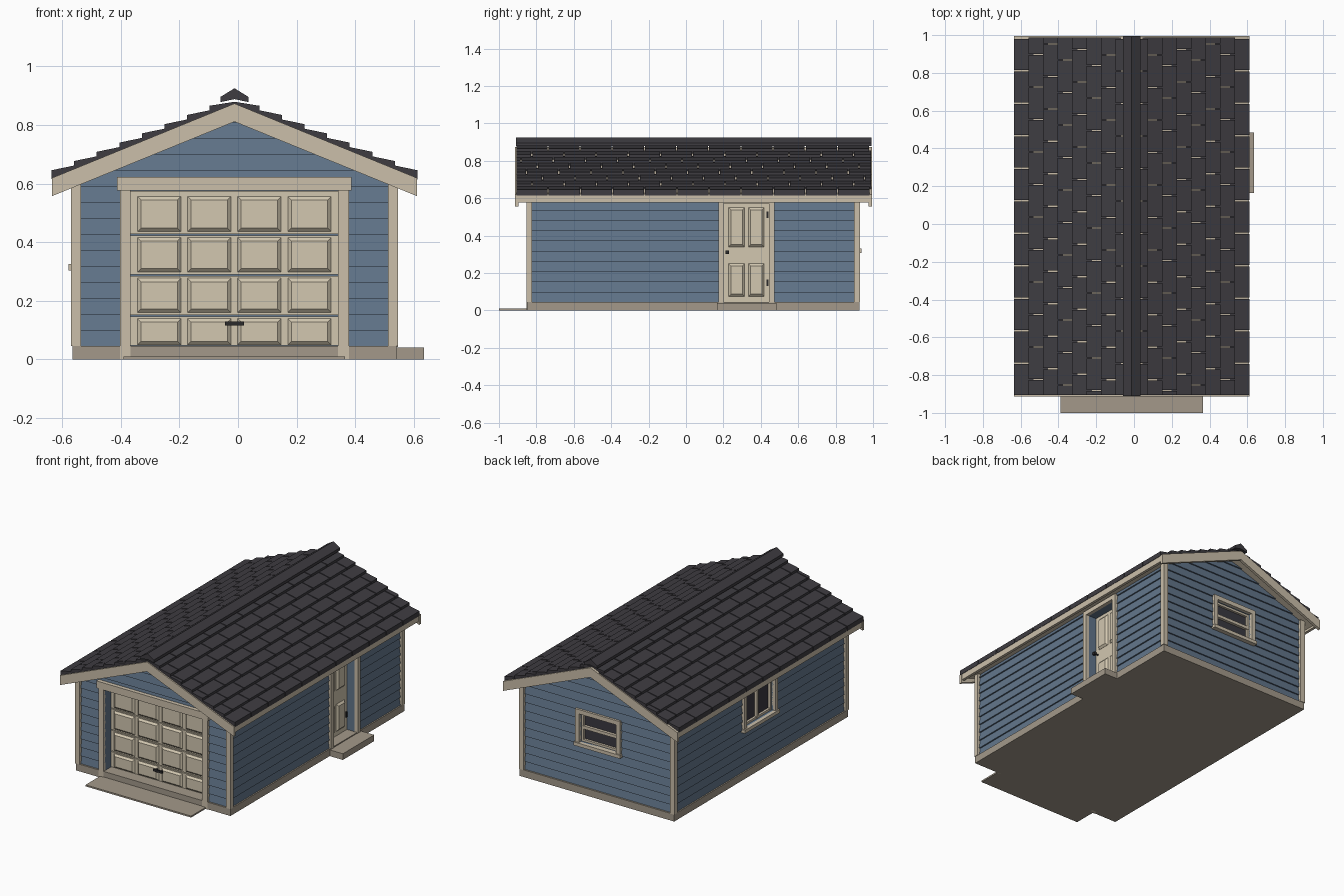
import bpy, bmesh
from mathutils import Vector

if "Cube" in bpy.data.objects:
    bpy.data.objects.remove(bpy.data.objects["Cube"])

CX, CY = -0.012, 0.0385          # centre of the building
WX, WY, LAP = 0.535, 0.868, 0.01  # wall half sizes and siding lap
SLOPE, PEAK = 0.408, 0.873       # roof pitch and deck ridge height


def material(name, r, g, b):
    m = bpy.data.materials.new(name)
    lin = [((c / 255 + 0.055) / 1.055) ** 2.4 for c in (r, g, b)]
    m.diffuse_color = (*lin, 1)
    m.use_nodes = True
    m.node_tree.nodes["Principled BSDF"].inputs["Base Color"].default_value = m.diffuse_color
    return m


BLUE = material("blue siding", 98, 118, 139)
TAN = material("tan trim", 203, 191, 170)
CREAM = material("cream door", 210, 199, 176)
STONE = material("concrete", 163, 153, 138)
ROOF = material("charcoal shingle", 62, 60, 65)
GLASS = material("dark glass", 58, 57, 64)
METAL = material("black hardware", 42, 41, 43)


def finish(name, bm, mat):
    bmesh.ops.recalc_face_normals(bm, faces=bm.faces)
    me = bpy.data.meshes.new(name)
    bm.to_mesh(me)
    bm.free()
    me.materials.append(mat)
    ob = bpy.data.objects.new(name, me)
    bpy.context.collection.objects.link(ob)
    return ob


def loft(bm, rings):
    """Closed solid through matching rings of points."""
    vs = [[bm.verts.new(p) for p in r] for r in rings]
    n = len(vs[0])
    for a, b in zip(vs, vs[1:]):
        for i in range(n):
            j = (i + 1) % n
            bm.faces.new((a[i], a[j], b[j], b[i]))
    bm.faces.new(vs[0])
    bm.faces.new(vs[-1][::-1])


def prism(bm, profile, y0, y1):
    loft(bm, [[(x, y, z) for x, z in profile] for y in (y0, y1)])


def add_box(bm, x0, x1, y0, y1, z0, z1):
    prism(bm, [(x0, z0), (x1, z0), (x1, z1), (x0, z1)], y0, y1)


def boxes(name, mat, *dims):
    bm = bmesh.new()
    for d in dims:
        add_box(bm, *d)
    return finish(name, bm, mat)


# Wall frames: u along the wall, n outward from the siding, z up
FRONT = lambda u, n, z: (u, CY - WY - LAP - n, z)
BACK = lambda u, n, z: (u, CY + WY + LAP + n, z)
LEFT = lambda u, n, z: (CX - WX - LAP - n, u, z)
RIGHT = lambda u, n, z: (CX + WX + LAP + n, u, z)


def wall_box(side, u0, u1, n0, n1, z0, z1):
    a, b = side(u0, n0, z0), side(u1, n1, z1)
    return [v for p, q in zip(a, b) for v in (min(p, q), max(p, q))]


def on_wall(name, mat, side, *dims):
    return boxes(name, mat, *[wall_box(side, *d) for d in dims])


def raised_panels(name, mat, side, n, cells, inset=0.012, depth=0.012):
    bm = bmesh.new()
    for u0, u1, z0, z1 in cells:
        rings = []
        for k, d in ((0, -0.004), (0, 0.001), (inset, depth)):
            rings.append([side(u, n + d, z) for u, z in
                          ((u0 + k, z0 + k), (u1 - k, z0 + k), (u1 - k, z1 - k), (u0 + k, z1 - k))])
        loft(bm, rings)
    return finish(name, bm, mat)


# Concrete base
boxes("slab", STONE, (CX - 0.553, CX + 0.553, CY - 0.8885, CY + 0.8885, 0, 0.046))
boxes("side_step", STONE, (0.53, 0.635, 0.165, 0.485, 0, 0.04))
boxes("front_apron", STONE, (-0.39, 0.365, -1.0, -0.845, 0, 0.01))

# Lapped walls with gable
rings, z, step = [], 0.042, 0.0547
while z < 0.83:
    top = min(z + step, 0.835)
    for h, lap in ((z, LAP), (top, 0.001)):
        hx = min(WX, (PEAK - 0.02 - h) / SLOPE) + lap
        hy = WY + lap
        rings.append([(CX + sx * hx, CY + sy * hy, h)
                      for sx, sy in ((-1, -1), (1, -1), (1, 1), (-1, 1))])
    z += step
bm = bmesh.new()
loft(bm, rings)
walls = finish("walls", bm, BLUE)

# Openings cut into the walls
cutter = boxes("opening_cutter", BLUE,
               wall_box(FRONT, -0.366, 0.341, -0.08, 0.1, 0.045, 0.577),
               wall_box(RIGHT, 0.2, 0.445, -0.08, 0.1, 0.045, 0.572),
               wall_box(BACK, -0.15, 0.115, -0.04, 0.1, 0.33, 0.515),
               wall_box(LEFT, -0.1, 0.19, -0.04, 0.1, 0.325, 0.53))
cutter.hide_render = True
mod = walls.modifiers.new("openings", 'BOOLEAN')
mod.operation, mod.solver, mod.object = 'DIFFERENCE', 'EXACT', cutter
bpy.context.view_layer.objects.active = walls
bpy.ops.object.modifier_apply(modifier=mod.name)
bpy.data.objects.remove(cutter)

# Corner posts
posts = []
for sx in (-1, 1):
    for sy in (-1, 1):
        xs = sorted((CX + sx * 0.524, CX + sx * 0.557))
        ys = sorted((CY + sy * 0.861, CY + sy * 0.892))
        posts.append((*xs, *ys, 0.046, 0.615))
boxes("corner_trim", TAN, *posts)

# Garage door: frame, four sections, raised panels, handle
on_wall("garage_door_frame", TAN, FRONT,
        (-0.402, -0.366, -0.01, 0.014, 0.0, 0.578), (0.341, 0.378, -0.01, 0.014, 0.0, 0.578),
        (-0.412, 0.388, -0.01, 0.02, 0.577, 0.623))
joints = [0.046, 0.149, 0.287, 0.426, 0.577]
on_wall("garage_door_sections", CREAM, FRONT,
        *[(-0.366, 0.341, -0.079, -0.065, a + 0.002, b - 0.003) for a, b in zip(joints, joints[1:])])
raised_panels("garage_door_panels", CREAM, FRONT, -0.065,
              [(u, u + 0.148, a, b) for u in (-0.343, -0.172, -0.001, 0.17)
               for a, b in ((0.05, 0.139), (0.16, 0.277), (0.298, 0.416), (0.436, 0.556))])
on_wall("garage_door_handle", METAL, FRONT, (-0.045, 0.02, -0.045, -0.035, 0.116, 0.13),
        (-0.038, -0.028, -0.066, -0.04, 0.118, 0.128), (0.003, 0.013, -0.066, -0.04, 0.118, 0.128))

# Side door: frame, leaf, panels, hardware
on_wall("side_door_frame", TAN, RIGHT,
        (0.173, 0.201, -0.01, 0.013, 0.042, 0.6), (0.444, 0.472, -0.01, 0.013, 0.042, 0.6),
        (0.173, 0.472, -0.01, 0.013, 0.571, 0.6))
on_wall("side_door_leaf", CREAM, RIGHT, (0.2, 0.445, -0.079, -0.065, 0.046, 0.571))
raised_panels("side_door_panels", CREAM, RIGHT, -0.065,
              [(u, u + 0.085, a, b) for u in (0.228, 0.333) for a, b in ((0.075, 0.25), (0.34, 0.55))])
on_wall("side_door_knob", METAL, RIGHT, (0.216, 0.222, -0.066, -0.04, 0.306, 0.314),
        (0.21, 0.229, -0.045, -0.03, 0.301, 0.319))
on_wall("side_door_hinges", METAL, RIGHT,
        *[(0.43, 0.442, -0.066, -0.058, h, h + 0.035) for h in (0.13, 0.495)])


def window(label, side, u0, u1, z0, z1, upright):
    w, s = 0.028, 0.014
    on_wall(label + "_window_trim", TAN, side,
            (u0 - w, u0, -0.01, 0.013, z0, z1 + w), (u1, u1 + w, -0.01, 0.013, z0, z1 + w),
            (u0, u1, -0.01, 0.013, z1, z1 + w),
            (u0 - w - 0.006, u1 + w + 0.006, -0.01, 0.022, z0 - 0.022, z0))
    um, zm = (u0 + u1) / 2, (z0 + z1) / 2
    bar = (um - 0.01, um + 0.01, -0.04, -0.012, z0, z1) if upright else \
        (u0, u1, -0.04, -0.012, zm - 0.01, zm + 0.01)
    on_wall(label + "_window_sash", TAN, side,
            (u0, u0 + s, -0.04, -0.014, z0, z1), (u1 - s, u1, -0.04, -0.014, z0, z1),
            (u0, u1, -0.04, -0.015, z0, z0 + s), (u0, u1, -0.04, -0.015, z1 - s, z1), bar)
    on_wall(label + "_window_glass", GLASS, side, (u0, u1, -0.039, -0.03, z0, z1))


window("back", BACK, -0.15, 0.115, 0.33, 0.515, False)
window("left", LEFT, -0.1, 0.19, 0.325, 0.53, True)


# Roof deck, gable boards and eave fascia
def gable_profile(half, drop, lift=0.0):
    up = [(CX + s * half, PEAK + lift - SLOPE * abs(s) * half) for s in (-1, 0, 1)]
    return up + [(x, z - drop) for x, z in up[::-1]]


bm = bmesh.new()
prism(bm, gable_profile(0.612, 0.035), -0.9, 0.982)
finish("roof_deck", bm, TAN)
bm = bmesh.new()
for y0, y1 in ((-0.914, -0.896), (0.977, 0.995)):
    prism(bm, gable_profile(0.623, 0.062), y0, y1)
finish("gable_boards", bm, TAN)
boxes("eave_fascia", TAN,
      *[(*sorted((CX + s * 0.602, CX + s * 0.62)), -0.897, 0.978, 0.578, 0.622) for s in (-1, 1)])

# Staggered shingle courses on both slopes
bm = bmesh.new()
Y0, Y1, W, GAP = -0.906, 0.988, 0.172, 0.006
for s in (-1, 1):
    for row in range(8):
        d1 = 0.624 - row * 0.077
        d0 = max(d1 - 0.105, 0.0)
        h1, h0 = PEAK - SLOPE * d1, PEAK - SLOPE * d0
        prof = [(CX + s * d, h) for d, h in
                ((d1, h1 - 0.004), (d1, h1 + 0.027), (d0, h0 + 0.006), (d0, h0 - 0.004))]
        y = Y0 - W * ((row * 0.5 + (row // 2) * 0.17) % 1)
        while y < Y1:
            a, b = max(y, Y0), min(y + W - GAP, Y1)
            if b - a > 0.01:
                prism(bm, prof, a, b)
            y += W
finish("shingles", bm, ROOF)

# Ridge cap
bm = bmesh.new()
prism(bm, [(CX - 0.047, 0.878), (CX - 0.047, 0.896), (CX, 0.925),
           (CX + 0.047, 0.896), (CX + 0.047, 0.878), (CX, 0.888)], -0.91, 0.992)
finish("ridge_cap", bm, ROOF)
